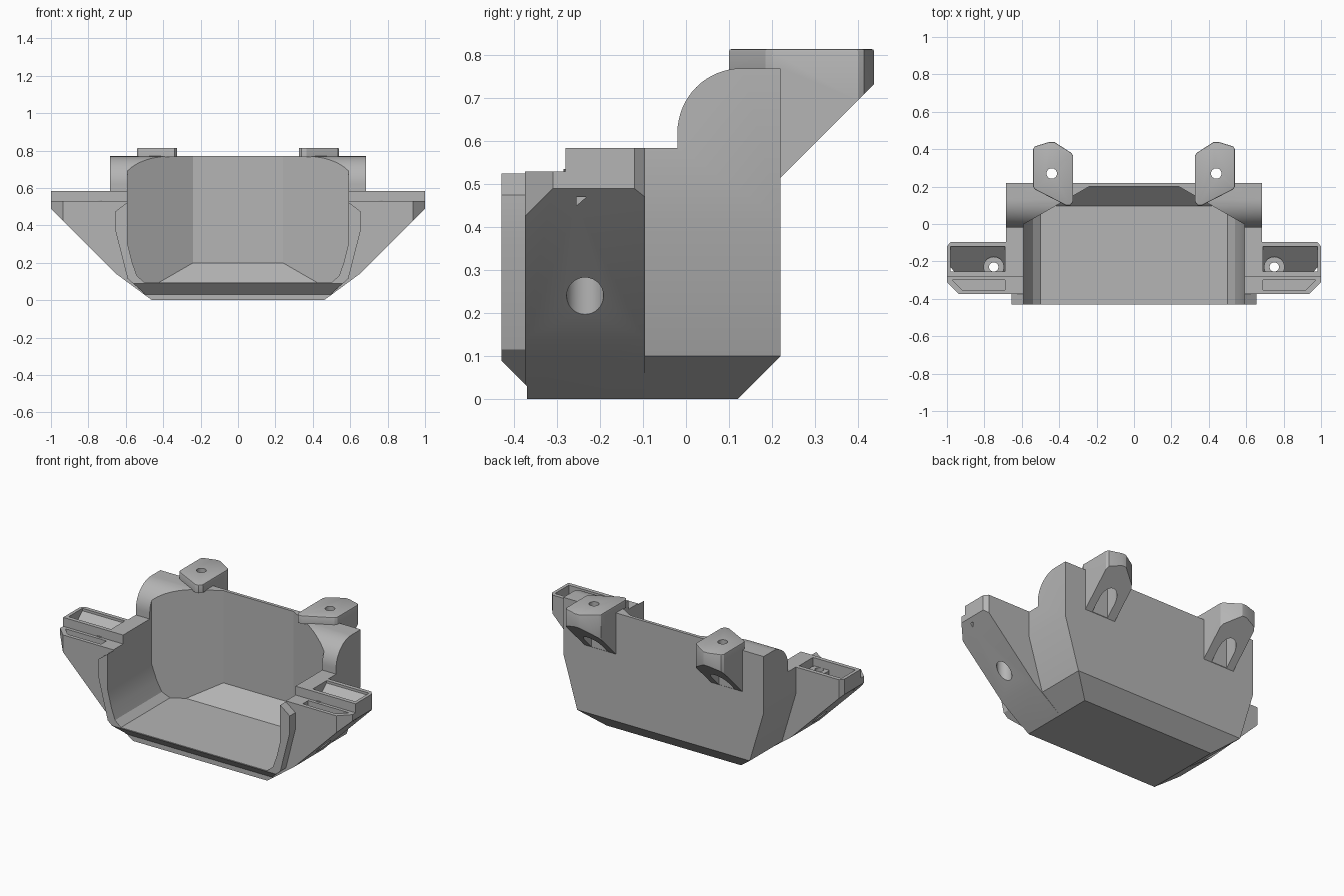
import bpy, bmesh
from math import sin, cos, pi, radians

if "Cube" in bpy.data.objects:
    bpy.data.objects.remove(bpy.data.objects["Cube"])

grey = bpy.data.materials.new("mid_grey")
grey.use_nodes = True
grey.diffuse_color = (0.46, 0.46, 0.46, 1)
grey.node_tree.nodes["Principled BSDF"].inputs["Base Color"].default_value = grey.diffuse_color


def prism(name, points, axis, lo, hi):
    """Extrude a 2D outline along the given axis: x takes (y,z), y takes (x,z), z takes (x,y)."""
    place = {"x": lambda a, b: (lo, a, b), "y": lambda a, b: (a, lo, b), "z": lambda a, b: (a, b, lo)}[axis]
    bm = bmesh.new()
    face = bm.faces.new([bm.verts.new(place(a, b)) for a, b in points])
    moved = bmesh.ops.extrude_face_region(bm, geom=[face])["geom"]
    shift = [hi - lo if c == axis else 0 for c in "xyz"]
    bmesh.ops.translate(bm, vec=shift, verts=[v for v in moved if isinstance(v, bmesh.types.BMVert)])
    bmesh.ops.recalc_face_normals(bm, faces=bm.faces)
    mesh = bpy.data.meshes.new(name)
    bm.to_mesh(mesh)
    bm.free()
    mesh.materials.append(grey)
    obj = bpy.data.objects.new(name, mesh)
    bpy.context.collection.objects.link(obj)
    return obj


def apply(obj):
    bpy.context.view_layer.objects.active = obj
    for m in list(obj.modifiers):
        bpy.ops.object.modifier_apply(modifier=m.name)


def combine(obj, other, operation):
    mod = obj.modifiers.new("combine", "BOOLEAN")
    mod.operation, mod.solver, mod.object = operation, "EXACT", other
    apply(obj)
    bpy.data.objects.remove(other)


def mirrored(half):
    return half + [(-a, b) for a, b in reversed(half)]


def arc(cx, cy, r, start, end, n):
    return [(cx + r * cos(radians(start + (end - start) * i / n)),
             cy + r * sin(radians(start + (end - start) * i / n))) for i in range(n + 1)]


def disc(x, y, r):
    return arc(x, y, r, 0, 348.75, 31)


# Main shell: rear body, side wings and front lip as cross-sections along the depth
shell = prism("shell", mirrored([(0.46, 0), (0.59, 0.1), (0.685, 0.42), (0.685, 0.9)]), "y", -0.2, 0.25)
wings = prism("wings", mirrored([(0.46, 0), (0.65, 0.14), (1.1, 0.59), (1.1, 0.7)]), "y", -0.375, -0.095)
lip = prism("lip", mirrored([(0.46, 0.002), (0.59, 0.115), (0.655, 0.37), (0.655, 0.475), (0.57, 0.54)]),
            "y", -0.43, -0.3)
combine(shell, wings, "UNION")
combine(shell, lip, "UNION")

# Trim the shell to its side outline and its plan outline
side = [(-0.5, 0.16), (-0.37, 0.03), (-0.37, -0.1), (0.02, -0.1), (0.22, 0.1), (0.22, 0.77)]
side += arc(0.13, 0.62, 0.15, 90, 180, 16)
side += [(-0.02, 0.585), (-0.28, 0.585), (-0.28, 0.53), (-0.5, 0.53)]
combine(shell, prism("side_trim", side, "x", -1.2, 1.2), "INTERSECT")
plan = mirrored([(0.87, -0.44), (1, -0.31), (1, -0.12), (0.88, 0.03), (0.88, 0.3)])
combine(shell, prism("plan_trim", plan, "z", -0.2, 1), "INTERSECT")

# Open tray interior with sloped rear floor and diagonal rear corners
tray = prism("tray_cutter", mirrored([(0.5, 0.095), (0.54, 0.13), (0.565, 0.2), (0.59, 0.3), (0.59, 1)]),
             "y", -0.6, 0.3)
combine(tray, prism("tray_plan", mirrored([(0.7, -0.7), (0.7, -0.065), (0.24, 0.2)]), "z", 0, 1.2), "INTERSECT")
combine(tray, prism("tray_slope", [(-0.8, 0.05), (0.05, 0.05), (0.25, 0.25), (0.25, 1.1), (-0.8, 1.1)],
                    "x", -1, 1), "INTERSECT")
combine(shell, tray, "DIFFERENCE")

for s in (1, -1):
    # Wing pocket with sloped floor, front groove, screw boss and holes
    pocket = [(-0.12, 0.7), (-0.12, 0.57), (-0.255, 0.45), (-0.255, 0.7)]
    combine(shell, prism("pocket", pocket, "x", *sorted((s * 0.69, s * 0.98))), "DIFFERENCE")
    groove = [(s * 0.69, -0.3), (s * 0.97, -0.3), (s * 0.92, -0.352), (s * 0.69, -0.352)]
    combine(shell, prism("groove", groove, "z", 0.495, 0.7), "DIFFERENCE")
    combine(shell, prism("boss", disc(s * 0.75, -0.23, 0.055), "z", 0.4, 0.535), "UNION")
    combine(shell, prism("screw_hole", disc(s * 0.75, -0.23, 0.025), "z", -0.1, 0.8), "DIFFERENCE")
    combine(shell, prism("screw_access", disc(s * 0.75, -0.235, 0.043), "z", -0.1, 0.42), "DIFFERENCE")

    # Rear mounting tab on a slotted gusset
    outline = [(0.54, 0.4), (0.53, 0.415), (0.455, 0.438), (0.425, 0.438), (0.335, 0.38), (0.325, 0.365),
               (0.325, 0.12), (0.34, 0.1), (0.365, 0.1), (0.53, 0.185), (0.54, 0.2)]
    tab = prism("rear_tab", [(s * x, y) for x, y in outline], "z", 0.4, 0.815)
    bevel = tab.modifiers.new("soft_edge", "BEVEL")
    bevel.width, bevel.segments = 0.006, 2
    bevel.angle_limit = radians(60)
    apply(tab)
    gusset = [(0.05, 0.765), (0.21, 0.765), (0.21, 0.505), (0.46, 0.755), (0.46, 0.9), (0.05, 0.9)]
    combine(tab, prism("gusset_trim", gusset, "x", -1, 1), "INTERSECT")
    slot = [(s * 0.38, 0.222), (s * 0.49, 0.222)] + arc(s * 0.435, 0.285, 0.055, 0 if s > 0 else 180,
                                                       180 if s > 0 else 0, 12)
    combine(tab, prism("gusset_slot", slot, "z", 0.3, 0.74), "DIFFERENCE")
    combine(tab, prism("tab_hole", disc(s * 0.44, 0.27, 0.028), "z", 0.6, 1), "DIFFERENCE")
    combine(shell, tab, "UNION")

# Smooth the curved parts and keep the edges sharp
bpy.ops.object.select_all(action="DESELECT")
shell.select_set(True)
bpy.context.view_layer.objects.active = shell
bpy.ops.object.shade_smooth_by_angle(angle=radians(25))
